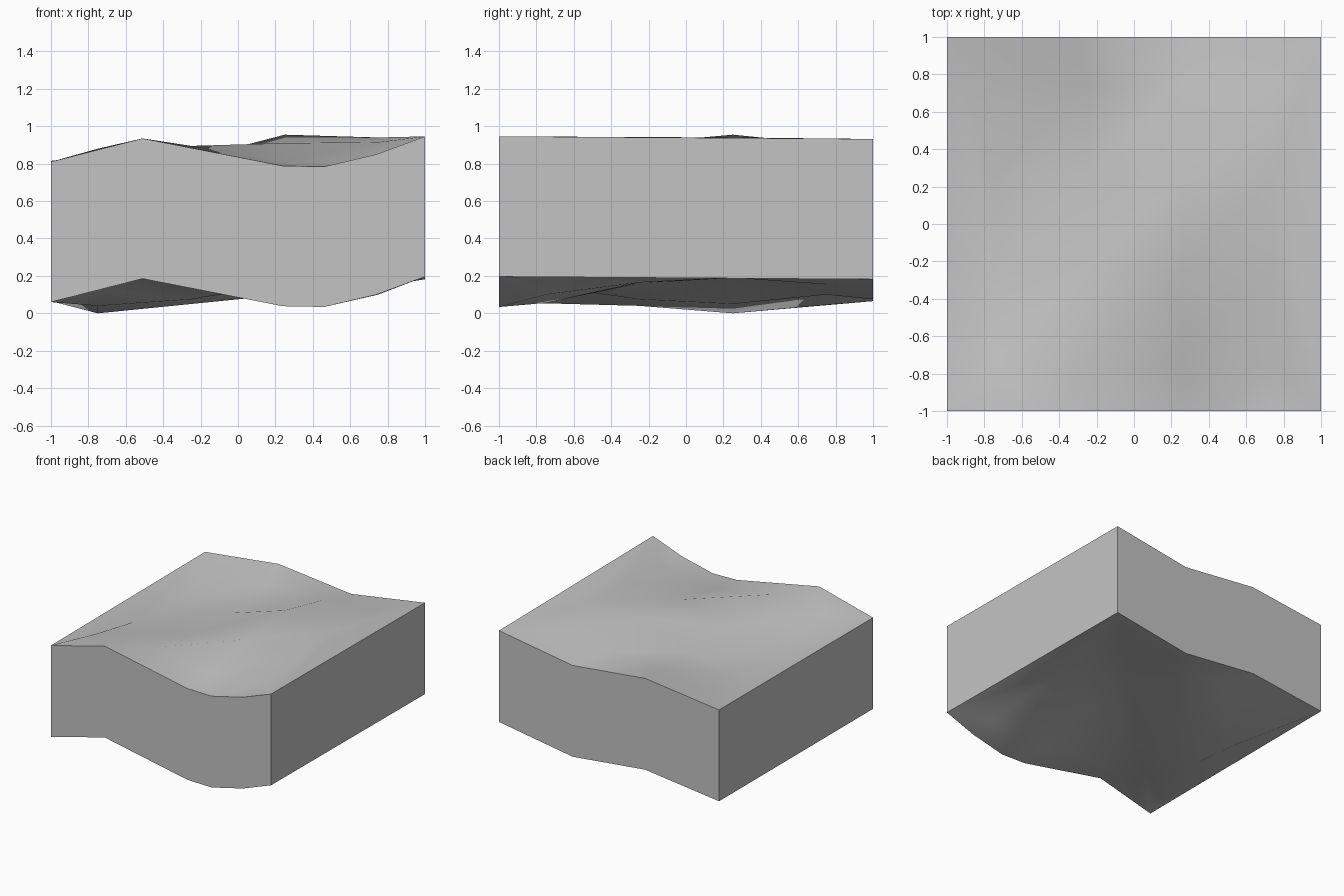
import bpy
import bmesh
import math
from mathutils import Vector
from mathutils.geometry import delaunay_2d_cdt

cube = bpy.data.objects.get("Cube")
if cube:
    bpy.data.objects.remove(cube, do_unlink=True)

THICKNESS = 0.75
STEPS = (-0.75, -0.25, 0.25, 0.75)

# Rolling ground heights, one row per y step from front to back
HEIGHTS = (
    (0.88, 0.895, 0.805, 0.85),
    (0.79, 0.825, 0.91, 0.915),
    (0.75, 0.80, 0.955, 0.94),
    (0.795, 0.85, 0.85, 0.905),
)

# Rim outlines as (x, z)
FRONT_RIM = ((-1, 0.81), (-0.51, 0.935), (0.24, 0.788), (0.46, 0.784),
             (0.74, 0.85), (1, 0.946))
BACK_RIM = ((-1, 0.815), (-0.33, 0.895), (0.33, 0.825), (1, 0.932))


def make_material(name, rgb):
    mat = bpy.data.materials.new(name)
    mat.use_nodes = True
    color = (*rgb, 1.0)
    mat.diffuse_color = color
    bsdf = mat.node_tree.nodes["Principled BSDF"]
    bsdf.inputs["Base Color"].default_value = color
    bsdf.inputs["Roughness"].default_value = 0.8
    return mat


# Surface points: inner grid, then the two rims
points = [Vector((x, y, z)) for y, row in zip(STEPS, HEIGHTS)
          for x, z in zip(STEPS, row)]
points += [Vector((x, -1, z)) for x, z in FRONT_RIM]
points += [Vector((x, 1, z)) for x, z in BACK_RIM]

# Grid lines and diagonals fix how the surface folds
n = len(STEPS)
folds = []
for j in range(n):
    for i in range(n):
        k = j * n + i
        if i < n - 1:
            folds.append((k, k + 1))
        if j < n - 1:
            folds.append((k, k + n))
        if i < n - 1 and j < n - 1:
            folds.append((k, k + n + 1))

flat = [p.to_2d() for p in points]
_, _, tris, _, _, _ = delaunay_2d_cdt(flat, folds, [], 0, 1e-5)

# Top surface, then thickened straight down into a slab
bm = bmesh.new()
verts = [bm.verts.new(p) for p in points]
for tri in tris:
    bm.faces.new([verts[i] for i in tri])
bmesh.ops.recalc_face_normals(bm, faces=bm.faces)
result = bmesh.ops.extrude_face_region(bm, geom=bm.faces[:], use_keep_orig=True)
lower = [g for g in result["geom"] if isinstance(g, bmesh.types.BMVert)]
bmesh.ops.translate(bm, verts=lower, vec=(0, 0, -THICKNESS))
bmesh.ops.recalc_face_normals(bm, faces=bm.faces)

mesh = bpy.data.meshes.new("terrain_slab")
bm.to_mesh(mesh)
bm.free()
mesh.materials.append(make_material("light_grey", (0.55, 0.55, 0.55)))

slab = bpy.data.objects.new("terrain_slab", mesh)
bpy.context.collection.objects.link(slab)
bpy.ops.object.select_all(action="DESELECT")
slab.select_set(True)
bpy.context.view_layer.objects.active = slab
bpy.ops.object.shade_smooth_by_angle(angle=math.radians(40))
